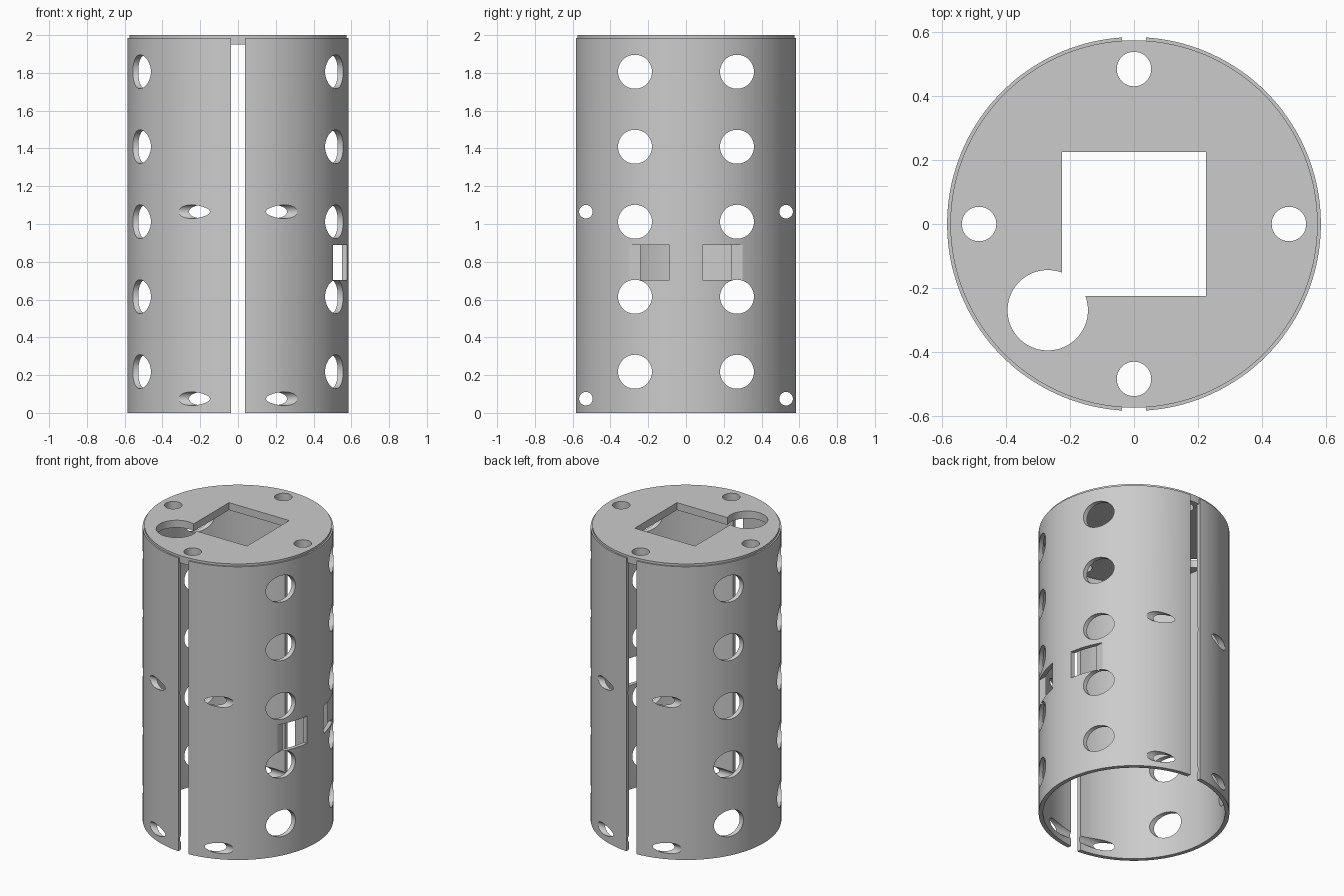
import bpy
import bmesh
import math
from mathutils import Matrix, Vector

cube = bpy.data.objects.get("Cube")
if cube:
    bpy.data.objects.remove(cube, do_unlink=True)

R_OUT, R_IN, R_LID = 0.585, 0.558, 0.575
SHELL_TOP, LID_BOTTOM, TOP = 1.985, 1.95, 2.0

grey = bpy.data.materials.new("light grey plastic")
grey.use_nodes = True
grey.diffuse_color = (0.6, 0.6, 0.6, 1)
grey.node_tree.nodes["Principled BSDF"].inputs["Base Color"].default_value = (0.6, 0.6, 0.6, 1)


def make_object(name, bm):
    bmesh.ops.recalc_face_normals(bm, faces=bm.faces[:])
    mesh = bpy.data.meshes.new(name)
    bm.to_mesh(mesh)
    bm.free()
    mesh.materials.append(grey)
    obj = bpy.data.objects.new(name, mesh)
    bpy.context.collection.objects.link(obj)
    return obj


def rods(name, centres, radius, length, axis="Z", segments=48):
    """Several parallel cylinders in one mesh."""
    bm = bmesh.new()
    turn = Matrix.Rotation(math.pi / 2, 4, "Y") if axis == "X" else Matrix()
    for c in centres:
        bmesh.ops.create_cone(bm, cap_ends=True, segments=segments, radius1=radius,
                              radius2=radius, depth=length,
                              matrix=Matrix.Translation(c) @ turn)
    return make_object(name, bm)


def boxes(name, centres, size):
    bm = bmesh.new()
    for c in centres:
        bmesh.ops.create_cube(bm, size=1, matrix=Matrix.Translation(c)
                              @ Matrix.Diagonal(Vector(size)).to_4x4())
    return make_object(name, bm)


def combine(target, tool, operation="DIFFERENCE"):
    """Apply a boolean and remove its helper."""
    tool.hide_render = True
    mod = target.modifiers.new("boolean", "BOOLEAN")
    mod.operation, mod.solver, mod.object = operation, "EXACT", tool
    bpy.context.view_layer.objects.active = target
    bpy.ops.object.modifier_apply(modifier=mod.name)
    bpy.data.objects.remove(tool, do_unlink=True)


# Tubular shell
body = rods("perforated_housing", [(0, 0, SHELL_TOP / 2)], R_OUT, SHELL_TOP, segments=144)
combine(body, rods("bore", [(0, 0, 1)], R_IN, 3, segments=144))

# Slots at front and back
combine(body, boxes("slots", [(0, s * 0.56, 1) for s in (-1, 1)], (0.076, 0.2, 3)))

# Vent holes and small screw holes through both sides
vents = [(0, s * 0.27, 0.218 + 0.397 * i) for s in (-1, 1) for i in range(5)]
combine(body, rods("vents", vents, 0.09, 1.4, "X"))
screws = [(0, s * 0.53, z) for s in (-1, 1) for z in (0.075, 1.065)]
combine(body, rods("screw_holes", screws, 0.036, 1.4, "X", 32))

# Pair of rectangular windows on the +x side
windows = [(0.603, s * 0.238, 0.797) for s in (-1, 1)]
combine(body, boxes("windows", windows, (0.2, 0.3, 0.185)))

# Lid with square opening, round cable opening and four mounting holes
lid = rods("lid", [(0, 0, (TOP + LID_BOTTOM) / 2)], R_LID, TOP - LID_BOTTOM, segments=144)
combine(lid, boxes("square_opening", [(0, 0, 2)], (0.452, 0.452, 0.4)))
combine(lid, rods("cable_opening", [(-0.27, -0.27, 2)], 0.126, 0.4))
mounts = [(0.485, 0, 2), (-0.485, 0, 2), (0, 0.485, 2), (0, -0.485, 2)]
combine(lid, rods("mount_holes", mounts, 0.054, 0.4))
combine(body, lid, "UNION")

# Smooth curved walls, sharp edges kept
bpy.ops.object.select_all(action="DESELECT")
body.select_set(True)
bpy.context.view_layer.objects.active = body
bpy.ops.object.shade_smooth_by_angle(angle=math.radians(30))
